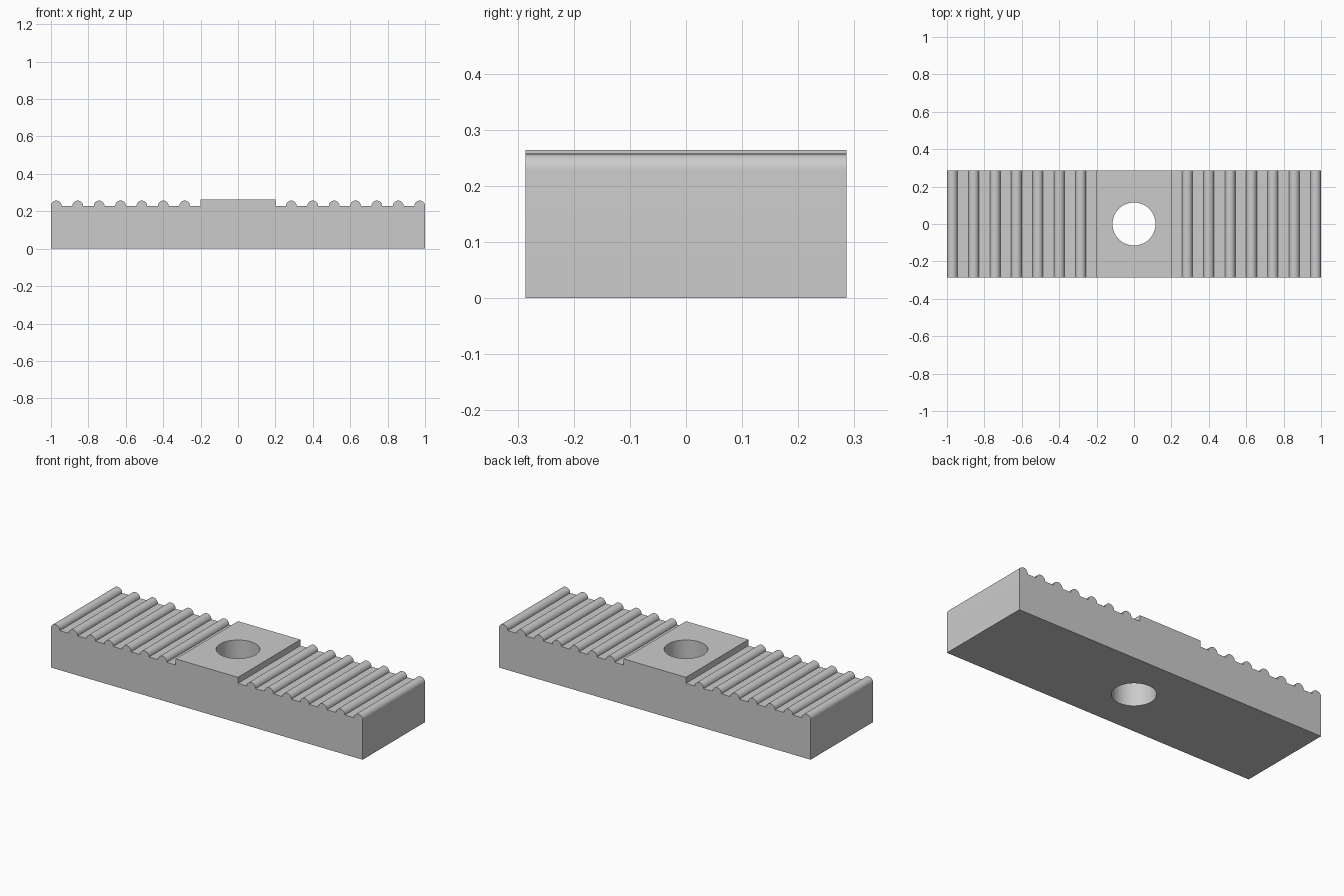
import bpy
import bmesh
import math
from mathutils import Vector

cube = bpy.data.objects.get("Cube")
if cube:
    bpy.data.objects.remove(cube, do_unlink=True)

HALF_WIDTH = 0.286
FLOOR = 0.2286      # height of the valleys
PAD_TOP = 0.264
PAD_HALF = 0.2
RIDGE_R = 0.0286
PITCH = RIDGE_R * 4
STEPS = 16

grey = bpy.data.materials.new("plain grey")
grey.use_nodes = True
colour = (0.6, 0.6, 0.6, 1)
grey.diffuse_color = colour
grey.node_tree.nodes["Principled BSDF"].inputs["Base Color"].default_value = colour

# Right half of the side outline: pad step, then round ridges out to the end
half = [(PAD_HALF, PAD_TOP), (PAD_HALF, FLOOR)]
for i in range(7):
    centre = 1 - RIDGE_R - PITCH * (6 - i)
    for s in range(STEPS + 1):
        a = math.pi * (1 - s / STEPS)
        half.append((centre + RIDGE_R * math.cos(a), FLOOR + RIDGE_R * math.sin(a)))
half.append((1, 0))
outline = half + [(-x, z) for x, z in reversed(half)]

# Extrude the outline across the width
bm = bmesh.new()
face = bm.faces.new([bm.verts.new((x, -HALF_WIDTH, z)) for x, z in outline])
extruded = bmesh.ops.extrude_face_region(bm, geom=[face])
bmesh.ops.translate(bm, vec=Vector((0, 2 * HALF_WIDTH, 0)),
                    verts=[v for v in extruded["geom"] if isinstance(v, bmesh.types.BMVert)])
bmesh.ops.recalc_face_normals(bm, faces=bm.faces)
mesh = bpy.data.meshes.new("ridged_bar")
bm.to_mesh(mesh)
bm.free()
bar = bpy.data.objects.new("ridged_bar", mesh)
bpy.context.collection.objects.link(bar)
mesh.materials.append(grey)

# Round hole through the pad
bpy.ops.mesh.primitive_cylinder_add(vertices=64, radius=0.115, depth=1)
cutter = bpy.context.object
cutter.name = "hole_cutter"
cutter.data.materials.append(grey)
cut = bar.modifiers.new("bolt_hole", "BOOLEAN")
cut.operation = "DIFFERENCE"
cut.solver = "EXACT"
cut.object = cutter

bpy.ops.object.select_all(action="DESELECT")
bar.select_set(True)
bpy.context.view_layer.objects.active = bar
bpy.ops.object.modifier_apply(modifier=cut.name)
bpy.data.objects.remove(cutter, do_unlink=True)
bpy.ops.object.shade_smooth_by_angle(angle=math.radians(35))
